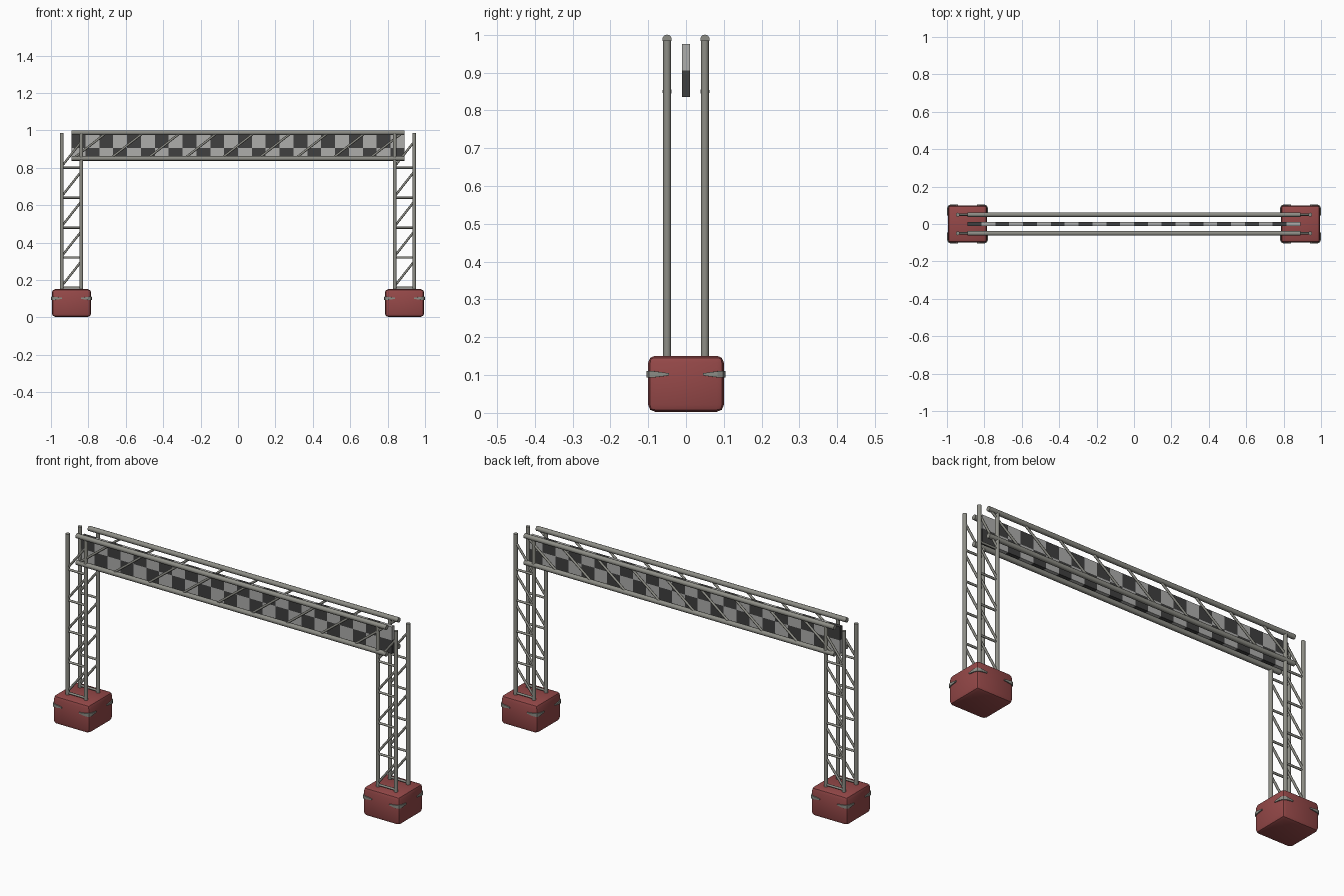
import bpy, bmesh, math
from mathutils import Vector

if "Cube" in bpy.data.objects:
    bpy.data.objects.remove(bpy.data.objects["Cube"])


def material(name, rgb):
    m = bpy.data.materials.new(name)
    m.diffuse_color = (*rgb, 1)
    m.use_nodes = True
    m.node_tree.nodes["Principled BSDF"].inputs["Base Color"].default_value = m.diffuse_color
    return m


METAL = material("metal", (0.27, 0.27, 0.24))
RED = material("red", (0.30, 0.065, 0.065))
LIGHT = material("light_check", (0.42, 0.42, 0.41))
DARK = material("dark_check", (0.05, 0.05, 0.05))


def finish(name, bm, *mats, smooth=None):
    bmesh.ops.recalc_face_normals(bm, faces=bm.faces)
    mesh = bpy.data.meshes.new(name)
    bm.to_mesh(mesh)
    bm.free()
    ob = bpy.data.objects.new(name, mesh)
    bpy.context.collection.objects.link(ob)
    for m in mats:
        mesh.materials.append(m)
    if smooth:
        bpy.ops.object.select_all(action='DESELECT')
        ob.select_set(True)
        bpy.context.view_layer.objects.active = ob
        bpy.ops.object.shade_smooth_by_angle(angle=math.radians(smooth))
    return ob


def rod(bm, a, b, r, sides=8):
    a, b = Vector(a), Vector(b)
    d = b - a
    mat = d.to_track_quat('Z', 'Y').to_matrix().to_4x4()
    mat.translation = (a + b) / 2
    bmesh.ops.create_cone(bm, cap_ends=True, segments=sides, radius1=r,
                          radius2=r, depth=d.length, matrix=mat)


CX, HX, HY = 0.89, 0.105, 0.1     # base centre and half sizes
POST, RAIL, BRACE = 0.0105, 0.0125, 0.006
PITCH = 0.16

for side, s in (("left", -1), ("right", 1)):
    cx = s * CX

    # weighted base block with chamfered edges
    bm = bmesh.new()
    bmesh.ops.create_cube(bm, size=1)
    for v in bm.verts:
        v.co = (cx + v.co.x * 2 * HX, v.co.y * 2 * HY, 0.077 + v.co.z * 0.148)
    bmesh.ops.bevel(bm, geom=bm.edges[:], offset=0.018, segments=2,
                    profile=0.5, affect='EDGES')
    finish(side + "_base", bm, RED, smooth=25)

    # tapered clamps wrapped round the base corners
    bm = bmesh.new()
    stations = [(0.055, 0, 0, 1, 0.003), (0.018, 0, 0.3, 1, 0.008),
                (0.005, 0.005, 0.7, 0.7, 0.009),
                (0, 0.018, 1, 0.3, 0.008), (0, 0.055, 1, 0, 0.003)]
    for sx in (-1, 1):
        for sy in (-1, 1):
            rings = []
            for ix, iy, nx, ny, h in stations:
                ring = []
                for o, z in ((0.005, -h), (0.005, h), (-0.004, h), (-0.004, -h)):
                    ring.append(bm.verts.new((cx + sx * (HX - ix + nx * o),
                                              sy * (HY - iy + ny * o), 0.102 + z)))
                rings.append(ring)
            for p, q in zip(rings, rings[1:]):
                for i in range(4):
                    j = (i + 1) % 4
                    bm.faces.new((p[i], p[j], q[j], q[i]))
            bm.faces.new(rings[0])
            bm.faces.new(rings[-1])
    finish(side + "_corner_clamps", bm, METAL)

    # four posts, then rungs and diagonals on the front and back faces
    posts, braces = bmesh.new(), bmesh.new()
    x0, x1 = cx - 0.052, cx + 0.052
    for y in (-0.05, 0.05):
        for x in (x0, x1):
            rod(posts, (x, y, 0.14), (x, y, 0.985), POST, 10)
        for i in range(5):
            z = 0.16 + i * PITCH
            rod(braces, (x0, y, z), (x1, y, z), BRACE)
            rod(braces, (x0, y, z + 0.008), (x1, y, z + PITCH - 0.02), BRACE)
    finish(side + "_tower_posts", posts, METAL, smooth=50)
    finish(side + "_tower_braces", braces, METAL, smooth=50)

# overhead truss: two rails per side with leaning diagonals between them
BAYS, L = 9, 0.89
for name, y in (("front", -0.05), ("back", 0.05)):
    rails, braces = bmesh.new(), bmesh.new()
    for z in (0.85, 0.988):
        rod(rails, (-L, y, z), (L, y, z), RAIL, 10)
    w = 2 * L / BAYS
    for i in range(BAYS):
        x = -L + i * w
        rod(braces, (x + 0.01, y, 0.85), (x + w - 0.01, y, 0.988), BRACE)
    finish(name + "_truss_rails", rails, METAL, smooth=50)
    finish(name + "_truss_braces", braces, METAL, smooth=50)

# chequered banner hung between the trusses
bm = bmesh.new()
bmesh.ops.create_grid(bm, x_segments=24, y_segments=2, size=1)
for v in bm.verts:
    v.co = (v.co.x * L, 0, 0.905 + v.co.y * 0.07)
for f in bm.faces:
    c = f.calc_center_median()
    col = int((c.x + L) / (2 * L / 24))
    f.material_index = (col + (c.z > 0.905)) % 2
banner = finish("checker_banner", bm, LIGHT, DARK)
mod = banner.modifiers.new("thickness", 'SOLIDIFY')
mod.thickness = 0.02
mod.offset = 0
